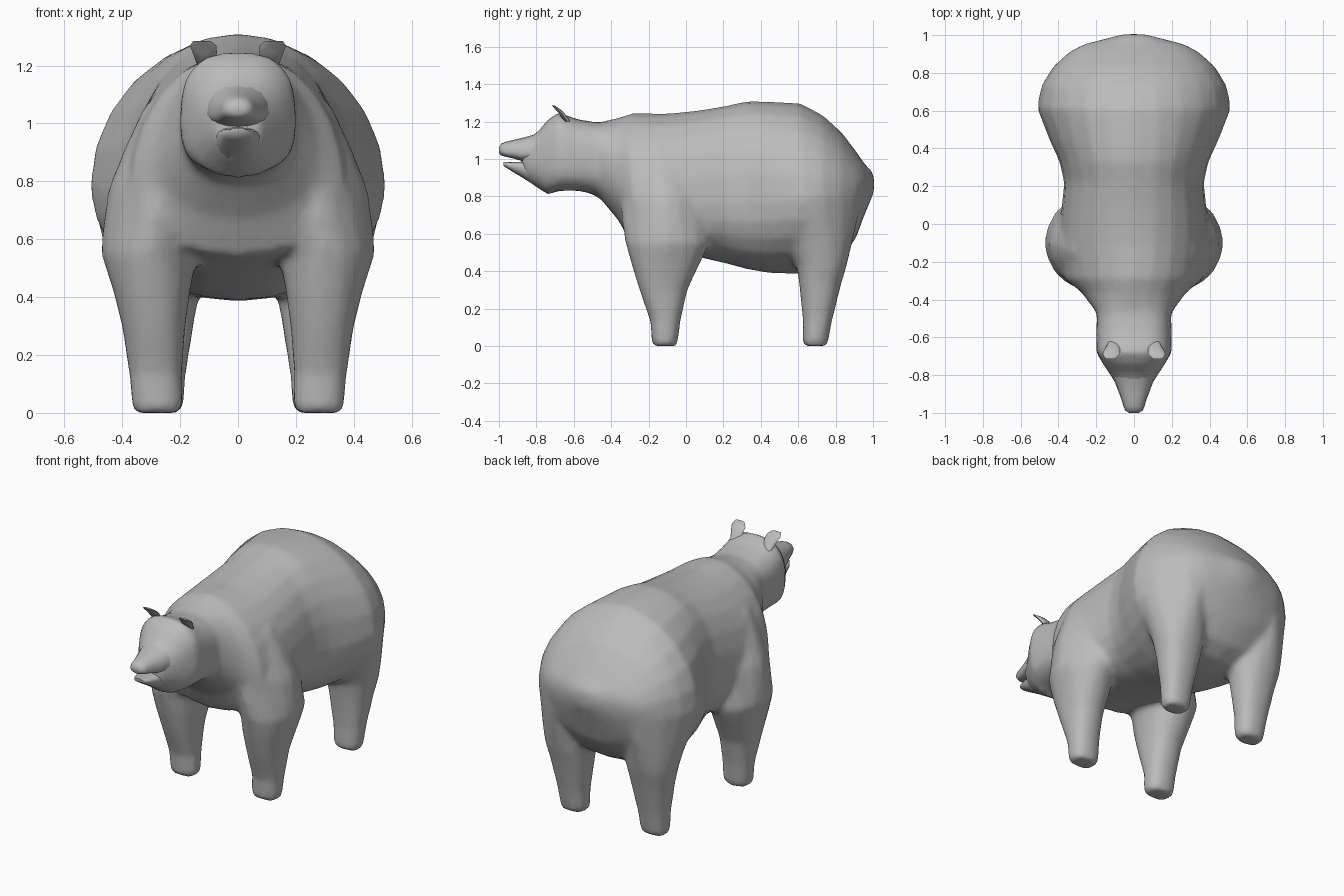
import bpy, bmesh, math

fur = bpy.data.materials.new("grey fur")
fur.diffuse_color = (0.5, 0.5, 0.5, 1)


def power(v, p):
    return math.copysign(abs(v) ** p, v)


def loft(name, rings):
    """Skin closed rings of points and cap both ends."""
    bm = bmesh.new()
    loops = [[bm.verts.new(p) for p in ring] for ring in rings]
    n = len(loops[0])
    for a, b in zip(loops, loops[1:]):
        for i in range(n):
            j = (i + 1) % n
            bm.faces.new((a[i], a[j], b[j], b[i]))
    bm.faces.new(loops[0])
    bm.faces.new(loops[-1])
    bmesh.ops.recalc_face_normals(bm, faces=bm.faces)
    me = bpy.data.meshes.new(name)
    bm.to_mesh(me)
    bm.free()
    me.materials.append(fur)
    ob = bpy.data.objects.new(name, me)
    bpy.context.collection.objects.link(ob)
    return ob


def upright(y, top, bottom, half, mid, p=1.0, n=24):
    """Ring across the body; mid is the height of the widest point."""
    ring = []
    for i in range(n):
        a = math.tau * i / n
        s = power(math.sin(a), p)
        z = mid + s * ((top - mid) if s > 0 else (mid - bottom))
        ring.append((half * power(math.cos(a), p), y, z))
    return ring


def level(z, x0, x1, y0, y1, side, n=16):
    """Ring across a leg, given by its extents; squarer at the foot."""
    p = 0.85 if z < 0.4 else min(1.25, 0.85 + (z - 0.4) * 1.6)
    ring = []
    for i in range(n):
        a = math.tau * i / n
        x = (x0 + x1) / 2 + (x1 - x0) / 2 * power(math.cos(a), p)
        y = (y0 + y1) / 2 + (y1 - y0) / 2 * power(math.sin(a), p)
        ring.append((side * x, y, z))
    return ring


def smooth(ob, angle=60):
    bpy.ops.object.select_all(action='DESELECT')
    ob.select_set(True)
    bpy.context.view_layer.objects.active = ob
    bpy.ops.object.shade_smooth_by_angle(angle=math.radians(angle))


# Torso from rump to neck: y, top, bottom, half width, widest height, squareness
TORSO = [
    (1.005, 0.92, 0.82, 0.06, 0.87, 1), (0.95, 0.98, 0.69, 0.27, 0.86, 1),
    (0.91, 1.04, 0.58, 0.345, 0.84, 1), (0.83, 1.145, 0.46, 0.43, 0.82, 1),
    (0.73, 1.235, 0.40, 0.49, 0.80, 1), (0.61, 1.298, 0.385, 0.512, 0.78, 1),
    (0.45, 1.307, 0.39, 0.45, 0.77, 0.95), (0.33, 1.31, 0.41, 0.395, 0.77, 0.9),
    (0.22, 1.285, 0.44, 0.37, 0.77, 0.9), (0.07, 1.26, 0.475, 0.385, 0.75, 0.9),
    (-0.11, 1.242, 0.515, 0.40, 0.74, 0.95), (-0.29, 1.245, 0.54, 0.37, 0.77, 1),
    (-0.36, 1.22, 0.67, 0.28, 0.88, 0.95), (-0.46, 1.197, 0.79, 0.205, 1.00, 0.8),
    (-0.56, 1.195, 0.84, 0.17, 1.02, 0.8),
]
torso = loft("body", [upright(*t) for t in TORSO])

# Legs reach up into the shoulder and haunch: z, inner x, outer x, front y, back y
FRONT = [
    (0.0, 0.20, 0.36, -0.178, -0.052), (0.03, 0.19, 0.368, -0.185, -0.042),
    (0.13, 0.193, 0.376, -0.19, -0.03), (0.30, 0.181, 0.401, -0.25, 0.008),
    (0.43, 0.163, 0.434, -0.29, 0.07), (0.55, 0.14, 0.474, -0.325, 0.13),
    (0.66, 0.10, 0.466, -0.345, 0.14), (0.78, 0.08, 0.447, -0.35, 0.13),
    (0.92, 0.08, 0.39, -0.33, 0.08), (1.06, 0.08, 0.325, -0.28, 0.0),
]
HIND = [
    (0.0, 0.20, 0.355, 0.63, 0.755), (0.03, 0.185, 0.362, 0.622, 0.762),
    (0.13, 0.18, 0.37, 0.625, 0.78), (0.33, 0.148, 0.403, 0.605, 0.83),
    (0.43, 0.13, 0.428, 0.59, 0.86), (0.55, 0.10, 0.457, 0.52, 0.89),
    (0.68, 0.06, 0.49, 0.42, 0.92), (0.80, 0.05, 0.51, 0.38, 0.93),
    (0.92, 0.05, 0.45, 0.45, 0.89),
]
parts = []
for side in (-1, 1):
    for label, rows in (("front_leg", FRONT), ("hind_leg", HIND)):
        parts.append(loft(label, [level(*r, side) for r in rows]))

# Skull, using the same ring layout as the torso
HEAD = [
    (-0.42, 1.18, 0.84, 0.16, 1.00, 0.8), (-0.48, 1.197, 0.81, 0.197, 1.00, 0.75),
    (-0.58, 1.212, 0.83, 0.2, 1.00, 0.72), (-0.68, 1.25, 0.83, 0.2, 1.01, 0.7),
    (-0.74, 1.21, 0.808, 0.165, 1.01, 0.8), (-0.79, 1.148, 0.845, 0.132, 1.00, 0.85),
    (-0.84, 1.115, 0.875, 0.10, 0.99, 0.9), (-0.875, 1.10, 0.91, 0.075, 0.99, 0.9),
]
parts.append(loft("skull", [upright(*r) for r in HEAD]))

# Fuse everything into one skin, soften the joints and thin the mesh
bpy.ops.object.select_all(action='DESELECT')
for ob in parts + [torso]:
    ob.select_set(True)
bpy.context.view_layer.objects.active = torso
bpy.ops.object.join()
remesh = torso.modifiers.new("fuse", 'REMESH')
remesh.mode = 'VOXEL'
remesh.voxel_size = 0.018
soft = torso.modifiers.new("soften", 'SMOOTH')
soft.factor = 0.5
soft.iterations = 8
thin = torso.modifiers.new("thin", 'DECIMATE')
thin.ratio = 0.3
for m in ("fuse", "soften", "thin"):
    bpy.ops.object.modifier_apply(modifier=m)
torso.data.materials.clear()
torso.data.materials.append(fur)

# Press the soles down to the ground
low = min(v.co.z for v in torso.data.vertices)
for v in torso.data.vertices:
    if v.co.z < 0.06:
        v.co.z = (v.co.z - low) * 0.06 / (0.06 - low)
smooth(torso, 80)

# Muzzle and lower jaw with an open mouth between them
MUZZLE = [
    (-0.74, 1.165, 1.00, 0.12, 1.05, 0.9), (-0.82, 1.128, 0.985, 0.108, 1.03, 0.9),
    (-0.88, 1.112, 0.99, 0.085, 1.03, 0.85), (-0.93, 1.10, 1.005, 0.066, 1.037, 0.85),
    (-0.965, 1.092, 1.012, 0.056, 1.04, 0.85),
    (-0.988, 1.082, 1.02, 0.046, 1.045, 0.9), (-1.0, 1.062, 1.032, 0.025, 1.047, 1),
]
JAW = [
    (-0.76, 0.99, 0.835, 0.10, 0.93, 0.9), (-0.83, 0.99, 0.872, 0.085, 0.95, 0.9),
    (-0.89, 0.985, 0.91, 0.066, 0.96, 0.85), (-0.94, 0.983, 0.94, 0.052, 0.965, 0.9),
    (-0.975, 0.985, 0.962, 0.028, 0.975, 1),
]
for label, rows in (("muzzle", MUZZLE), ("lower_jaw", JAW)):
    smooth(loft(label, [upright(*r, n=16) for r in rows]))

# Thin ears lean forward; slim lids sit at the eyes
EAR = [(0.11, -0.635, 1.20, 0.03, 0.018), (0.115, -0.665, 1.245, 0.042, 0.016),
       (0.12, -0.688, 1.268, 0.046, 0.014), (0.125, -0.708, 1.285, 0.03, 0.008)]
LID = [(0.062, -0.755, 1.135, 0.006, 0.008), (0.058, -0.762, 1.152, 0.010, 0.012),
       (0.05, -0.752, 1.172, 0.006, 0.008)]
for side in (-1, 1):
    for label, rows in (("ear", EAR), ("eyelid", LID)):
        rings = []
        for x, y, z, rx, ry in rows:
            rings.append([(side * (x + rx * math.cos(math.tau * i / 10)),
                           y + ry * math.sin(math.tau * i / 10), z) for i in range(10)])
        smooth(loft(label, rings))
